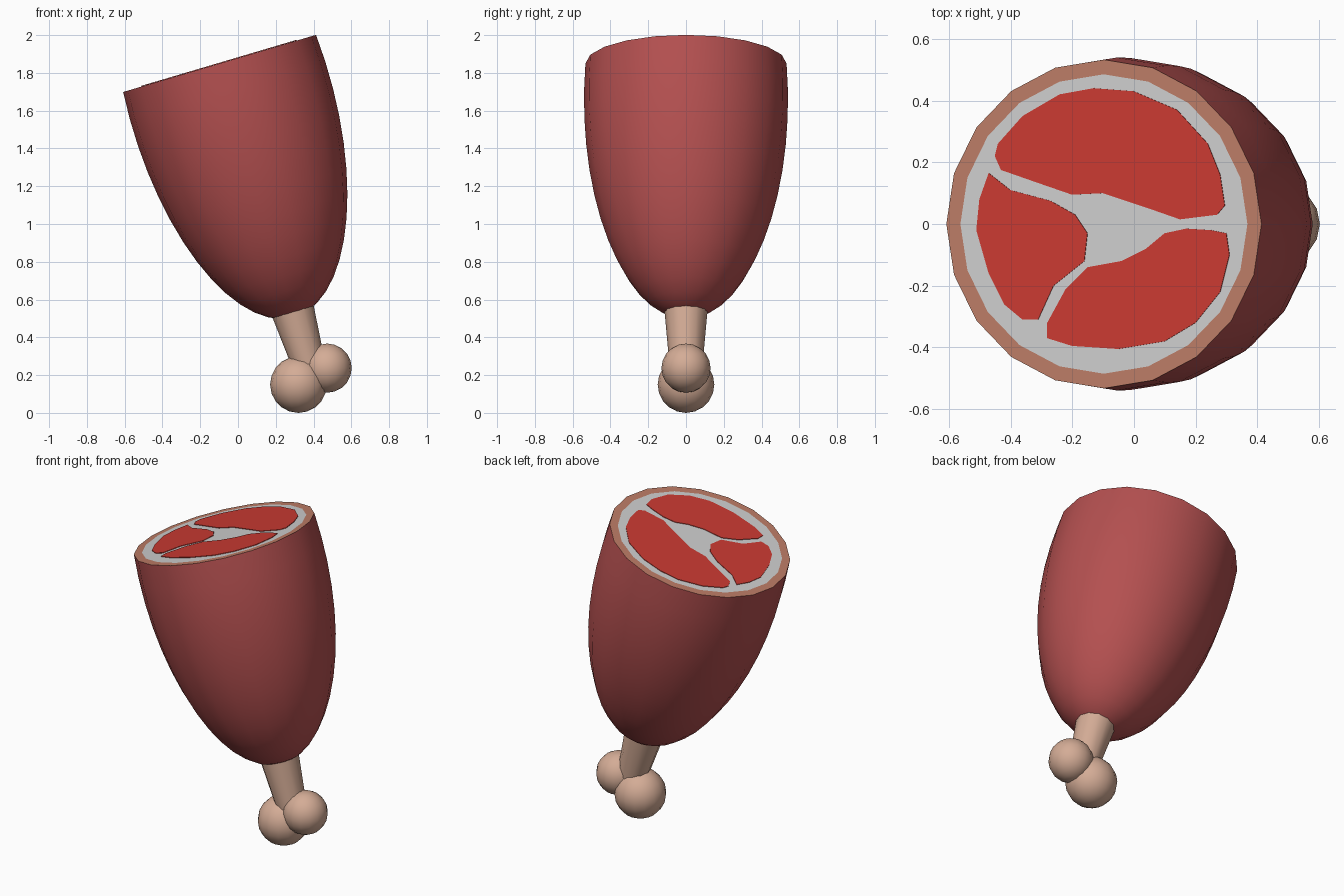
import bpy, bmesh, math
from mathutils import Matrix, Vector

if "Cube" in bpy.data.objects:
    bpy.data.objects.remove(bpy.data.objects["Cube"])

def srgb(name, r, g, b):
    m = bpy.data.materials.new(name)
    m.diffuse_color = [((c / 255 + 0.055) / 1.055) ** 2.4 for c in (r, g, b)] + [1]
    m.use_nodes = True
    m.node_tree.nodes["Principled BSDF"].inputs["Base Color"].default_value = m.diffuse_color
    return m

SKIN = srgb("dark red skin", 180, 80, 80)
RIND = srgb("brown rind", 188, 124, 102)
FAT = srgb("pale fat", 206, 206, 206)
MEAT = srgb("red meat", 202, 58, 50)
BONE = srgb("tan bone", 212, 172, 150)

# Leaning frame: origin at the centre of the cut, local z along the leg
LEAN = math.radians(-16.5)
CUT = Vector((-0.0975, 0, 1.85))
FRAME = Matrix.Translation(CUT) @ Matrix.Rotation(LEAN, 4, 'Y')

def finish(name, bm, mats, matrix):
    bmesh.ops.recalc_face_normals(bm, faces=bm.faces)
    bmesh.ops.transform(bm, matrix=matrix, verts=bm.verts)
    me = bpy.data.meshes.new(name)
    bm.to_mesh(me)
    bm.free()
    for m in mats:
        me.materials.append(m)
    ob = bpy.data.objects.new(name, me)
    bpy.context.collection.objects.link(ob)
    return ob

def ring(bm, r, z, n=20):
    return [bm.verts.new((r * math.cos(2 * math.pi * i / n),
                          r * math.sin(2 * math.pi * i / n), z)) for i in range(n)]

def bridge(bm, a, b, mat, smooth):
    for i in range(len(a)):
        j = (i + 1) % len(a)
        f = bm.faces.new((a[i], a[j], b[j], b[i]))
        f.material_index, f.smooth = mat, smooth

# Leg: cut ellipsoid with a flat end of rind ring and fat disc
bm = bmesh.new()
t0 = math.asin(-0.2 / 1.2)
STEPS = 14
rings = []
for k in range(STEPS):
    t = t0 + (math.pi / 2 - t0) * k / STEPS
    rings.append(ring(bm, 0.54 * math.cos(t), -(0.2 + 1.2 * math.sin(t))))
for a, b in zip(rings, rings[1:]):
    bridge(bm, a, b, 0, True)
tip = bm.verts.new((0, 0, -1.4))
for i in range(20):
    bm.faces.new((rings[-1][i], rings[-1][(i + 1) % 20], tip)).smooth = True
inner = ring(bm, 0.485, 0)
bridge(bm, inner, rings[0], 1, False)
bm.faces.new(inner).material_index = 2
finish("leg", bm, [SKIN, RIND, FAT], FRAME)

# Muscle patches on the cut, outlined as seen from the top
back = [(-.45, .22), (-.44, .26), (-.36, .35), (-.24, .42), (-.13, .44), (0, .43),
        (.14, .37), (.24, .26), (.28, .16), (.295, .06), (.27, .03), (.15, .015),
        (.05, .05), (-.1, .1), (-.2, .095), (-.33, .14), (-.43, .175)]
left = [(-.47, .165), (-.5, .08), (-.51, -.02), (-.47, -.16), (-.42, -.26),
        (-.36, -.31), (-.31, -.31), (-.26, -.2), (-.16, -.12), (-.15, -.03),
        (-.19, .03), (-.27, .075), (-.4, .11)]
front = [(.3, -.03), (.31, -.1), (.28, -.22), (.2, -.32), (.1, -.38), (-.05, -.405),
         (-.2, -.395), (-.28, -.37), (-.28, -.32), (-.22, -.21), (-.15, -.14),
         (-.04, -.12), (.04, -.08), (.1, -.03), (.17, -.015), (.25, -.02)]
for name, pts in (("back_muscle", back), ("left_muscle", left), ("front_muscle", front)):
    bm = bmesh.new()
    low, high = ([bm.verts.new(((x - CUT.x) / math.cos(LEAN), y, z)) for x, y in pts]
                 for z in (0.0005, 0.004))
    bridge(bm, low, high, 0, False)
    bm.faces.new(low)
    bm.faces.new(high)
    finish(name, bm, [MEAT], FRAME)

# Bone shaft, tapering downwards
bm = bmesh.new()
shaft = [ring(bm, 0.118, -1.32, 12), ring(bm, 0.088, -1.66, 12)]
bridge(bm, shaft[0], shaft[1], 0, True)
for r in shaft:
    bm.faces.new(r)
finish("bone_shaft", bm, [BONE], FRAME)

# Bone knuckles
for name, x, z, r in (("large_knuckle", 0.32, 0.15, 0.15), ("small_knuckle", 0.472, 0.237, 0.13)):
    bm = bmesh.new()
    bmesh.ops.create_uvsphere(bm, u_segments=16, v_segments=10, radius=r)
    for f in bm.faces:
        f.smooth = True
    finish(name, bm, [BONE], Matrix.Translation((x, 0, z)))
